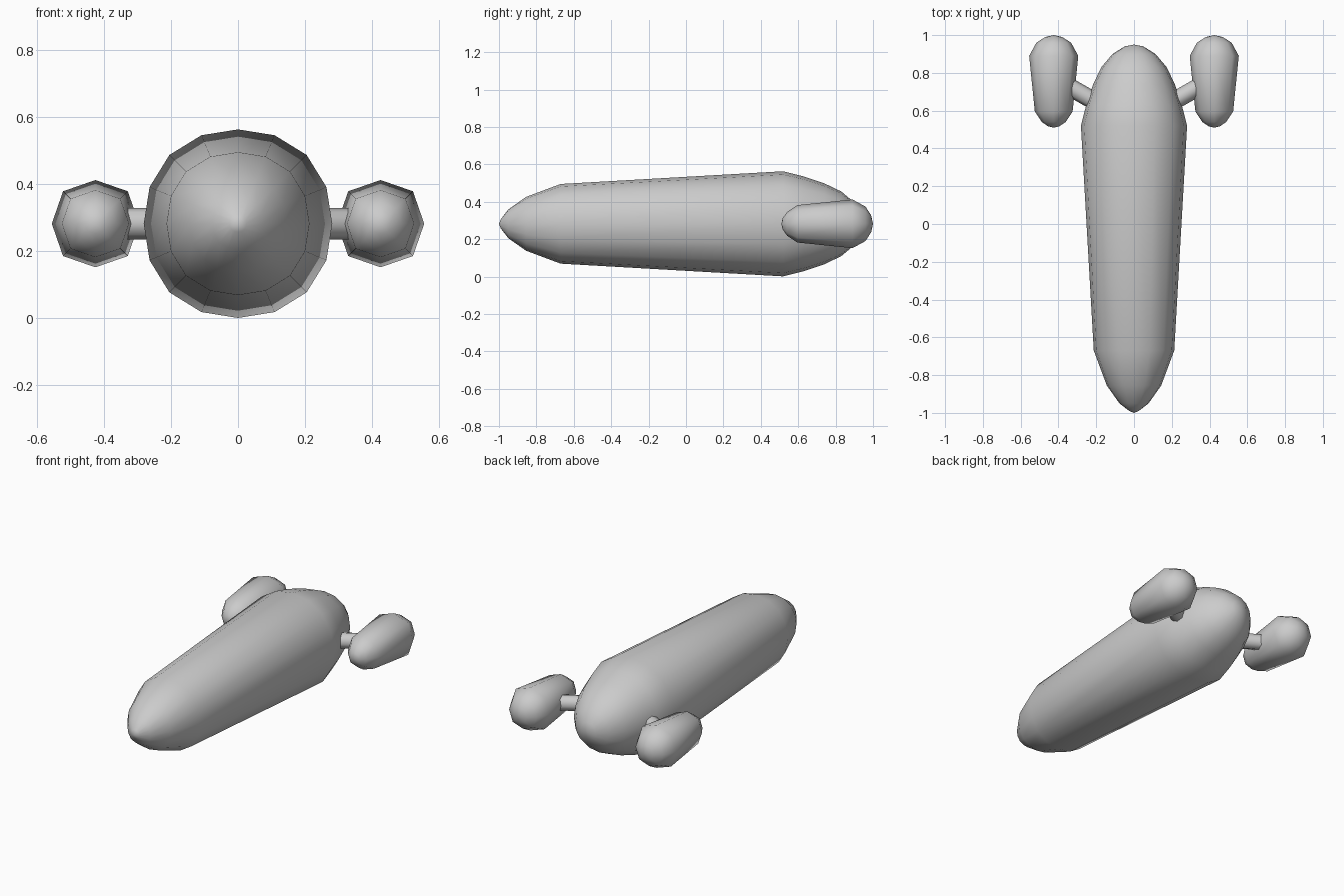
import bpy, bmesh, math
from mathutils import Vector

if "Cube" in bpy.data.objects:
    bpy.data.objects.remove(bpy.data.objects["Cube"])

AXIS_Z = 0.282


def lathe(name, profile, sides, bulge, cx=0.0):
    """Closed solid turned about a y-directed axis; profile is (y, radius), tips have radius 0."""
    bm = bmesh.new()
    rings = []
    for y, r in profile:
        if r == 0:
            rings.append([bm.verts.new((cx, y, AXIS_Z))])
            continue
        ring = []
        for i in range(sides):
            a = 2 * math.pi * i / sides
            k = r * (1 + bulge * math.sin(2 * a) ** 2)
            ring.append(bm.verts.new((cx + k * math.cos(a), y, AXIS_Z + k * math.sin(a))))
        rings.append(ring)
    for a, b in zip(rings, rings[1:]):
        for i in range(sides):
            j = (i + 1) % sides
            if len(a) == 1:
                bm.faces.new((a[0], b[i], b[j]))
            elif len(b) == 1:
                bm.faces.new((a[i], a[j], b[0]))
            else:
                bm.faces.new((a[i], a[j], b[j], b[i]))
    return finish(name, bm)


def finish(name, bm):
    bmesh.ops.recalc_face_normals(bm, faces=bm.faces)
    me = bpy.data.meshes.new(name)
    bm.to_mesh(me)
    bm.free()
    ob = bpy.data.objects.new(name, me)
    bpy.context.collection.objects.link(ob)
    bpy.ops.object.select_all(action='DESELECT')
    ob.select_set(True)
    bpy.context.view_layer.objects.active = ob
    bpy.ops.object.shade_smooth_by_angle(angle=math.radians(50))
    return ob


def strut(name, start, end, radius):
    start, end = Vector(start), Vector(end)
    d = end - start
    bm = bmesh.new()
    bmesh.ops.create_cone(bm, cap_ends=True, segments=8, radius1=radius,
                          radius2=radius, depth=d.length)
    bmesh.ops.transform(bm, verts=bm.verts, matrix=d.to_track_quat('Z', 'Y').to_matrix().to_4x4())
    bmesh.ops.translate(bm, verts=bm.verts, vec=(start + end) / 2)
    return finish(name, bm)


# Main hull: pointed nose, slow taper, rounded tail
lathe("hull", [(-1.0, 0), (-0.99, 0.025), (-0.95, 0.077), (-0.855, 0.144), (-0.67, 0.213),
               (0.52, 0.281), (0.63, 0.253), (0.74, 0.216), (0.83, 0.173),
               (0.90, 0.114), (0.94, 0.05), (0.95, 0)], 16, 0.03)

# Side pods and the struts that carry them
pod_profile = [(0.51, 0), (0.517, 0.03), (0.54, 0.063), (0.595, 0.1),
               (0.89, 0.13), (0.96, 0.092), (0.99, 0.045), (1.0, 0)]
for side, s in (("left", -1), ("right", 1)):
    lathe(side + "_pod", pod_profile, 8, 0.05, s * 0.425)
    strut(side + "_strut", (s * 0.14, 0.61, AXIS_Z), (s * 0.41, 0.765, AXIS_Z), 0.047)
